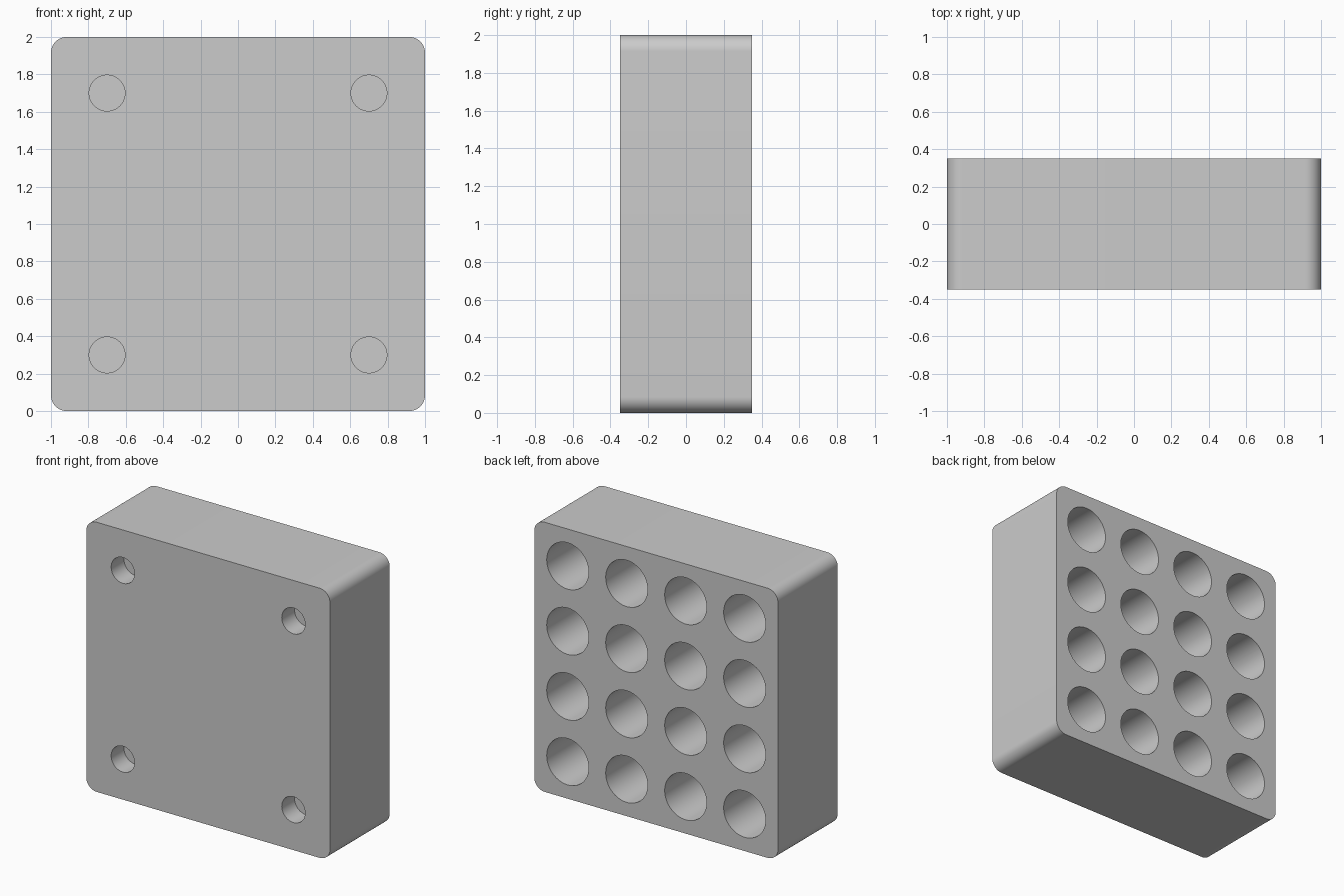
import bpy
from math import pi

if "Cube" in bpy.data.objects:
    bpy.data.objects.remove(bpy.data.objects["Cube"], do_unlink=True)

DEPTH = 0.7
CORNER = 0.085

grey = bpy.data.materials.new("plain grey")
grey.use_nodes = True
colour = (0.6, 0.6, 0.6, 1)
grey.diffuse_color = colour
grey.node_tree.nodes["Principled BSDF"].inputs["Base Color"].default_value = colour


def apply_modifiers(obj):
    bpy.ops.object.select_all(action='DESELECT')
    obj.select_set(True)
    bpy.context.view_layer.objects.active = obj
    for mod in list(obj.modifiers):
        bpy.ops.object.modifier_apply(modifier=mod.name)


def drill(block, x, z, radius, depth, side):
    """Cut a flat-bottomed round pocket; side is -1 for front, 1 for back."""
    extra = 0.1
    y = side * (DEPTH / 2 - depth / 2 + extra / 2)
    bpy.ops.mesh.primitive_cylinder_add(vertices=64, radius=radius, depth=depth + extra,
                                        location=(x, y, z), rotation=(pi / 2, 0, 0))
    cutter = bpy.context.object
    cutter.name = "pocket_cutter"
    cutter.hide_render = True
    cutter.data.materials.append(grey)
    mod = block.modifiers.new("pocket", 'BOOLEAN')
    mod.operation = 'DIFFERENCE'
    mod.solver = 'EXACT'
    mod.object = cutter
    return cutter


# Block with four rounded edges running front to back
bpy.ops.mesh.primitive_cube_add(size=1, location=(0, 0, 1))
block = bpy.context.object
block.name = "holder_block"
block.scale = (2, DEPTH, 2)
bpy.ops.object.transform_apply(location=True, rotation=False, scale=True)
block.data.materials.append(grey)

weights = block.data.attributes.new("bevel_weight_edge", 'FLOAT', 'EDGE')
for edge in block.data.edges:
    a, b = (block.data.vertices[i].co for i in edge.vertices)
    weights.data[edge.index].value = 1.0 if abs(a.y - b.y) > 0.1 else 0.0
bevel = block.modifiers.new("rounded_corners", 'BEVEL')
bevel.limit_method = 'WEIGHT'
bevel.width = CORNER
bevel.segments = 12
apply_modifiers(block)

# Four by four storage pockets in the back
cutters = []
pitch = 0.484
for i in range(4):
    for j in range(4):
        cutters.append(drill(block, (i - 1.5) * pitch, 1 + (j - 1.5) * pitch, 0.172, 0.5, 1))

# Four small shallow mounting pockets in the front
for x in (-0.7, 0.7):
    for z in (0.3, 1.7):
        cutters.append(drill(block, x, z, 0.096, 0.15, -1))

apply_modifiers(block)
for cutter in cutters:
    bpy.data.objects.remove(cutter, do_unlink=True)

bpy.ops.object.shade_smooth_by_angle(angle=pi / 6)
